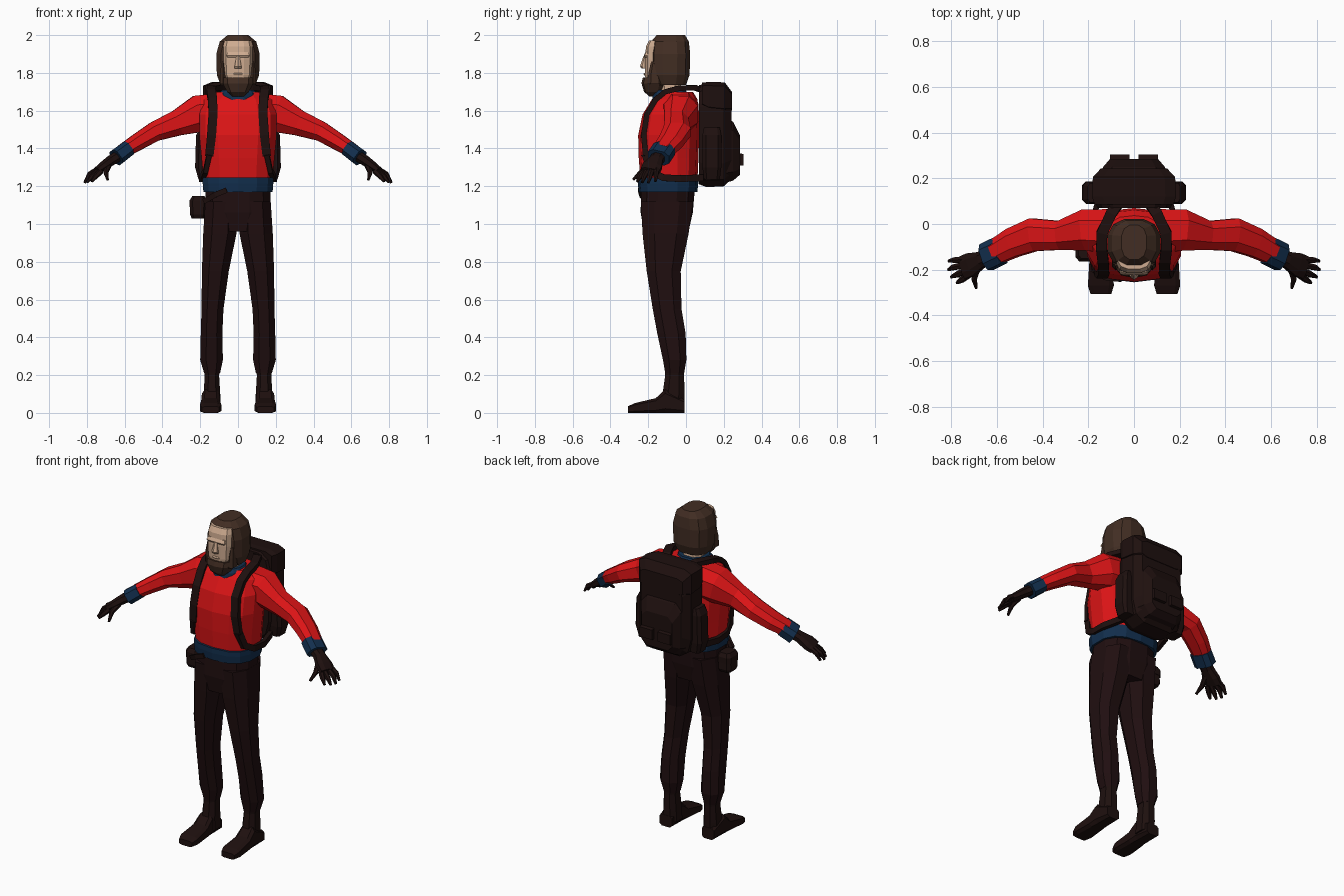
import bpy, bmesh, math
from mathutils import Vector

X, Y, Z = Vector((1, 0, 0)), Vector((0, 1, 0)), Vector((0, 0, 1))


def material(name, rgb):
    m = bpy.data.materials.new(name)
    m.diffuse_color = (*rgb, 1)
    return m


RED = material("jacket_red", (0.72, 0.007, 0.008))
BLUE = material("trim_blue", (0.006, 0.028, 0.075))
TROUSER = material("trouser_brown", (0.014, 0.0045, 0.005))
GEAR = material("gear_brown", (0.013, 0.005, 0.0045))
HAIR = material("hair_brown", (0.055, 0.027, 0.017))
SKIN = material("skin", (0.62, 0.41, 0.28))


def loft(name, rings, mat, n=8, p=2.4, ref=X, axis=None, mirror=False):
    """Skin rings of (x, y, z, radius along ref, other radius); axis fixes the ring normal."""
    bm = bmesh.new()
    pts = [Vector(r[:3]) for r in rings]
    k = math.cos(math.pi / n) ** (2 / p)
    loops = []
    for i, r in enumerate(rings):
        t = axis or (pts[min(i + 1, len(pts) - 1)] - pts[max(i - 1, 0)]).normalized()
        a = (ref - t * ref.dot(t)).normalized()
        b = t.cross(a)
        loop = []
        for j in range(n):
            ang = 2 * math.pi * (j + 0.5) / n
            c, s = math.cos(ang), math.sin(ang)
            u = math.copysign(abs(c) ** (2 / p), c) / k
            v = math.copysign(abs(s) ** (2 / p), s) / k
            loop.append(bm.verts.new(pts[i] + a * u * r[3] + b * v * r[4]))
        loops.append(loop)
    for lo, hi in zip(loops, loops[1:]):
        for j in range(n):
            bm.faces.new((lo[j], lo[(j + 1) % n], hi[(j + 1) % n], hi[j]))
    bm.faces.new(loops[0])
    bm.faces.new(loops[-1])
    bmesh.ops.recalc_face_normals(bm, faces=bm.faces)
    me = bpy.data.meshes.new(name)
    bm.to_mesh(me)
    bm.free()
    me.materials.append(mat)
    ob = bpy.data.objects.new(name, me)
    bpy.context.collection.objects.link(ob)
    if mirror:
        ob.modifiers.new("mirror", 'MIRROR')
    return ob


def upright(name, rings, mat, cx=0, **kw):
    """Horizontal rings of (z, y, x radius, y radius)."""
    return loft(name, [(cx, y, z, rx, ry) for z, y, rx, ry in rings], mat, axis=Z, **kw)


def backward(name, rings, mat, cx=0, **kw):
    """Rings facing y of (y, bottom, top, half width)."""
    return loft(name, [(cx, y, (lo + hi) / 2, w, (hi - lo) / 2) for y, lo, hi, w in rings],
                mat, axis=Y, **kw)


# Jacket body, hem and collar
upright("jacket", [(1.22, -.09, .182, .147), (1.35, -.092, .193, .155), (1.47, -.092, .205, .158),
                   (1.58, -.08, .205, .147), (1.66, -.06, .18, .118), (1.70, -.055, .12, .09)],
        RED, n=14, p=2.5)
upright("jacket_hem", [(1.17, -.095, .183, .152), (1.215, -.095, .187, .157),
                       (1.245, -.095, .187, .157)], BLUE, n=14, p=2.6)
upright("collar", [(1.65, -.085, .10, .095), (1.69, -.085, .098, .09), (1.71, -.08, .085, .078)],
        BLUE, n=12)

# Arms, cuffs and gloves
loft("sleeve", [(.12, -.03, 1.59, .095, .10), (.21, -.027, 1.583, .09, .098),
                (.32, -.05, 1.535, .063, .068), (.44, -.047, 1.49, .072, .052),
                (.53, -.082, 1.435, .064, .045), (.61, -.125, 1.385, .054, .038)],
     RED, ref=Y, mirror=True)
loft("cuff", [(.585, -.115, 1.397, .06, .042), (.645, -.145, 1.352, .06, .044)],
     BLUE, ref=Y, p=2.8, mirror=True)
loft("palm", [(.63, -.14, 1.362, .036, .028), (.67, -.157, 1.338, .036, .028),
              (.715, -.178, 1.305, .052, .024), (.75, -.192, 1.28, .05, .018)],
     GEAR, ref=Y, mirror=True)
FINGERS = [((.74, -.155, 1.29), (.785, -.158, 1.265), (.81, -.162, 1.225)),
           ((.745, -.18, 1.285), (.79, -.19, 1.255), (.812, -.20, 1.218)),
           ((.738, -.205, 1.28), (.775, -.222, 1.25), (.80, -.232, 1.22)),
           ((.725, -.222, 1.28), (.755, -.245, 1.25), (.775, -.258, 1.225)),
           ((.685, -.19, 1.31), (.70, -.238, 1.275), (.69, -.28, 1.235))]
for i, (a, b, c) in enumerate(FINGERS):
    loft("finger_%d" % (i + 1), [(*a, .014, .014), (*b, .012, .012), (*c, .006, .006)],
         GEAR, n=6, ref=Y if i < 4 else X, mirror=True)

# Trousers
upright("trouser_seat", [(1.20, -.095, .17, .143), (1.06, -.102, .174, .138),
                         (.96, -.105, .125, .118)], TROUSER, n=12, p=2.5)
loft("trouser_leg", [(.088, -.10, 1.12, .085, .138), (.096, -.108, .95, .088, .122),
                     (.12, -.118, .75, .071, .09), (.135, -.10, .55, .058, .076),
                     (.14, -.077, .42, .057, .075), (.14, -.06, .28, .06, .062),
                     (.137, -.06, .21, .042, .05)],
     TROUSER, axis=Z, mirror=True)

# Boots
upright("boot_shaft", [(.27, -.06, .05, .053), (.20, -.06, .038, .05), (.10, -.066, .044, .058),
                       (.03, -.068, .046, .058)], GEAR, cx=.138, mirror=True)
backward("boot_foot", [(-.008, 0, .07, .042), (-.11, 0, .125, .046), (-.16, 0, .078, .05),
                       (-.27, 0, .052, .057), (-.307, 0, .035, .045)],
         GEAR, cx=.145, p=4, mirror=True)

# Head: neck, face, nose, brow, hair and beard
upright("neck", [(1.66, -.085, .07, .07), (1.72, -.085, .062, .06), (1.79, -.095, .06, .06)], SKIN)
upright("face", [(1.74, -.15, .055, .062), (1.79, -.15, .074, .067), (1.87, -.15, .078, .067),
                 (1.94, -.148, .077, .064), (1.972, -.14, .07, .056)], SKIN, n=12, p=3)
upright("nose", [(1.822, -.215, .019, .016), (1.835, -.218, .018, .023), (1.89, -.212, .008, .012)],
        SKIN, n=6)
upright("brow", [(1.882, -.212, .055, .006), (1.892, -.212, .062, .012), (1.91, -.208, .055, .006)],
        SKIN, p=4)
upright("lips", [(1.785, -.215, .022, .004), (1.794, -.215, .024, .009), (1.80, -.215, .018, .004)],
        SKIN, n=6)
upright("hair", [(1.735, -.085, .092, .085), (1.79, -.085, .112, .104), (1.90, -.085, .115, .107),
                 (1.965, -.085, .097, .10), (2.0, -.08, .055, .075)], HAIR, n=12, p=2.6)
upright("beard", [(1.675, -.165, .03, .028), (1.70, -.17, .057, .05), (1.745, -.167, .082, .066),
                  (1.775, -.162, .084, .064)], HAIR, n=10, p=2.5)
# Sideburns joining hair and beard
upright("sideburn", [(1.74, -.165, .016, .035), (1.80, -.165, .014, .03), (1.86, -.16, .008, .022)],
        HAIR, cx=.08, n=6, mirror=True)

# Backpack
backward("pack_body", [(.07, 1.21, 1.735, .16), (.11, 1.195, 1.745, .178), (.20, 1.20, 1.745, .175),
                       (.24, 1.24, 1.69, .14)], GEAR, p=4.5, n=12)
backward("pack_lid", [(.085, 1.62, 1.748, .172), (.12, 1.60, 1.752, .184), (.205, 1.59, 1.75, .18),
                      (.243, 1.60, 1.70, .145)], GEAR, p=6)
backward("pack_front_pocket", [(.20, 1.215, 1.57, .155), (.25, 1.23, 1.54, .135),
                               (.285, 1.26, 1.47, .105)], GEAR, p=5)
backward("pack_flap", [(.26, 1.31, 1.38, .043), (.305, 1.31, 1.37, .043)],
         GEAR, cx=.062, n=4, mirror=True)
upright("pack_side_pocket", [(1.235, .137, .032, .042), (1.30, .137, .05, .05),
                             (1.47, .137, .045, .05), (1.51, .137, .025, .042)],
        GEAR, cx=.177, p=4, mirror=True)

# Shoulder straps running over the shoulders, down the chest and back to the pack
loft("shoulder_strap", [(.07, .09, 1.705, .024, .014), (.10, .045, 1.722, .024, .014),
                        (.14, -.04, 1.718, .024, .014), (.142, -.11, 1.70, .024, .014),
                        (.135, -.16, 1.66, .024, .014), (.132, -.208, 1.58, .024, .014),
                        (.14, -.224, 1.47, .024, .014), (.152, -.214, 1.36, .022, .014)],
     GEAR, n=4, p=4, mirror=True)
loft("lower_strap", [(.152, -.214, 1.37, .014, .022), (.172, -.185, 1.28, .012, .02),
                     (.19, -.12, 1.245, .012, .018), (.195, -.03, 1.24, .012, .018),
                     (.16, .09, 1.245, .012, .018)], GEAR, n=4, p=4, mirror=True)

# Hip pouch with its lid
upright("hip_pouch", [(1.03, -.11, .035, .042), (1.05, -.11, .044, .052), (1.12, -.11, .042, .05),
                      (1.145, -.11, .03, .04)], GEAR, cx=-.21, p=4)
upright("pouch_lid", [(1.09, -.11, .046, .054), (1.125, -.11, .046, .054), (1.148, -.11, .032, .042)],
        GEAR, cx=-.21, p=4)
loft("pouch_belt", [(-.18, -.20, 1.12, .008, .014), (-.12, -.238, 1.155, .008, .014),
                    (-.06, -.245, 1.18, .008, .014)], GEAR, n=4, p=4, ref=Y)
